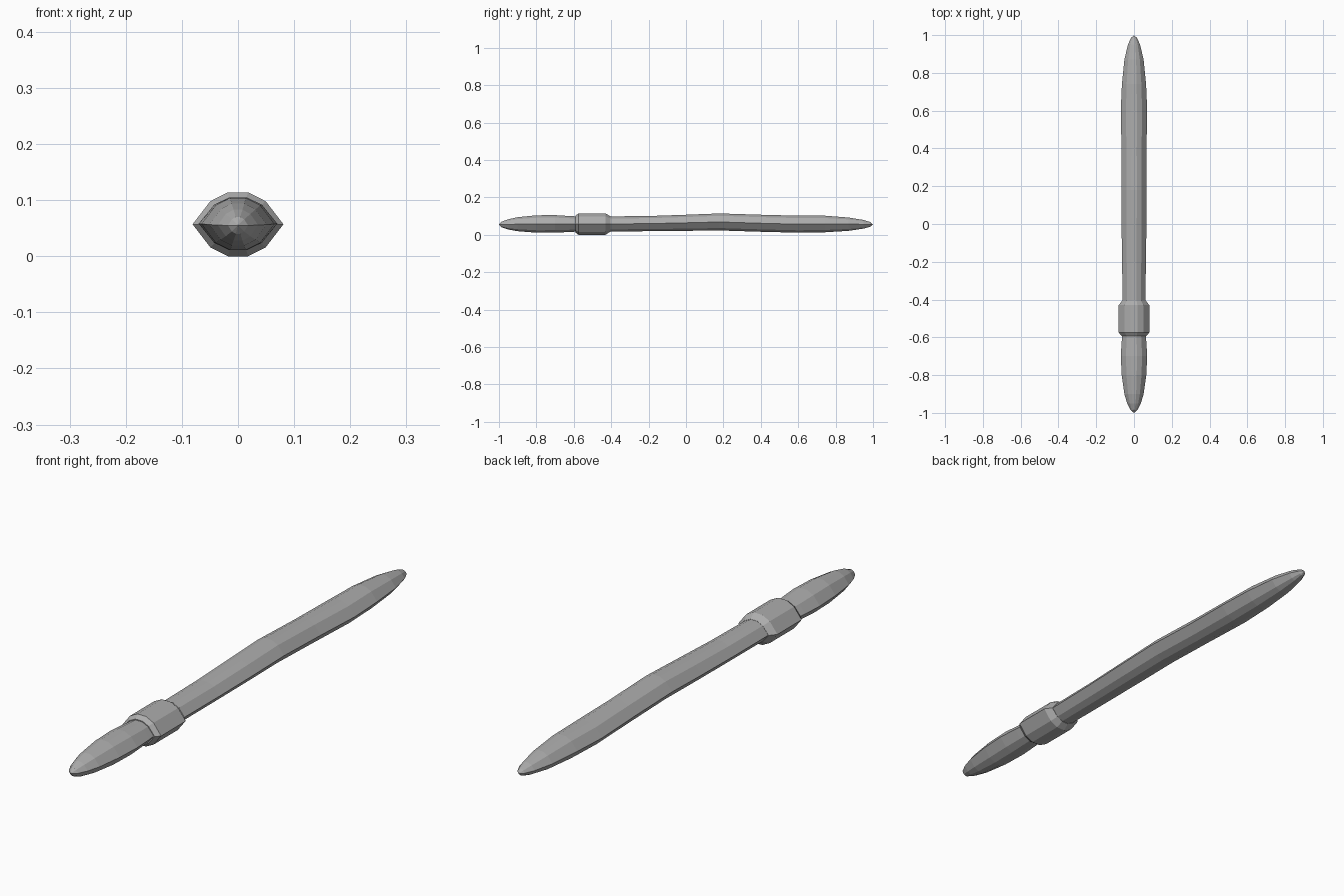
import bpy, bmesh

if "Cube" in bpy.data.objects:
    bpy.data.objects.remove(bpy.data.objects["Cube"])

grey = bpy.data.materials.new("plain grey")
grey.diffuse_color = (0.42, 0.42, 0.42, 1)
grey.use_nodes = True
grey.node_tree.nodes["Principled BSDF"].inputs["Base Color"].default_value = grey.diffuse_color

# Ten-sided section with pointed sides and a flattened top and bottom
QUARTER = [(1.0, 0.0), (0.61, 0.72), (0.22, 1.0)]
UPPER = QUARTER + [(-x, z) for x, z in reversed(QUARTER)]
SECTION = UPPER + [(x, -z) for x, z in reversed(UPPER[1:-1])]


def loft(name, rings, start=None, end=None):
    """Skin rings of (y, half width, bottom z, top z); close on tip points or flat caps."""
    bm = bmesh.new()
    loops = []
    for y, w, lo, hi in rings:
        mid, h = (lo + hi) / 2, (hi - lo) / 2
        loops.append([bm.verts.new((w * x, y, mid + h * z)) for x, z in SECTION])
    n = len(SECTION)
    for a, b in zip(loops, loops[1:]):
        for i in range(n):
            j = (i + 1) % n
            bm.faces.new((a[i], a[j], b[j], b[i]))
    for loop, tip in ((loops[0], start), (loops[-1], end)):
        if tip:
            point = bm.verts.new((0, tip[0], tip[1]))
            for i in range(n):
                bm.faces.new((loop[i], loop[(i + 1) % n], point))
        else:
            bm.faces.new(loop)
    bmesh.ops.recalc_face_normals(bm, faces=bm.faces)
    mesh = bpy.data.meshes.new(name)
    bm.to_mesh(mesh)
    bm.free()
    mesh.materials.append(grey)
    obj = bpy.data.objects.new(name, mesh)
    bpy.context.collection.objects.link(obj)
    return obj


# Short rounded end in front of the collar
loft("short_end", [
    (-0.985, 0.018, 0.040, 0.070),
    (-0.95, 0.036, 0.028, 0.083),
    (-0.90, 0.051, 0.019, 0.094),
    (-0.80, 0.065, 0.011, 0.104),
    (-0.70, 0.070, 0.011, 0.105),
    (-0.62, 0.065, 0.015, 0.100),
    (-0.56, 0.059, 0.018, 0.097),
], start=(-1.0, 0.055))

# Raised collar with chamfered rims
loft("collar", [
    (-0.592, 0.066, 0.012, 0.102),
    (-0.575, 0.081, 0.0, 0.114),
    (-0.43, 0.081, 0.0, 0.114),
    (-0.405, 0.062, 0.016, 0.099),
])

# Long, gently waved shaft behind the collar
loft("long_shaft", [
    (-0.44, 0.060, 0.017, 0.098),
    (-0.20, 0.063, 0.019, 0.100),
    (0.0, 0.066, 0.021, 0.107),
    (0.18, 0.067, 0.023, 0.114),
    (0.40, 0.066, 0.016, 0.107),
    (0.60, 0.070, 0.011, 0.102),
    (0.74, 0.064, 0.013, 0.102),
    (0.87, 0.051, 0.021, 0.092),
    (0.95, 0.032, 0.033, 0.079),
    (0.985, 0.016, 0.043, 0.068),
], end=(1.0, 0.055))
